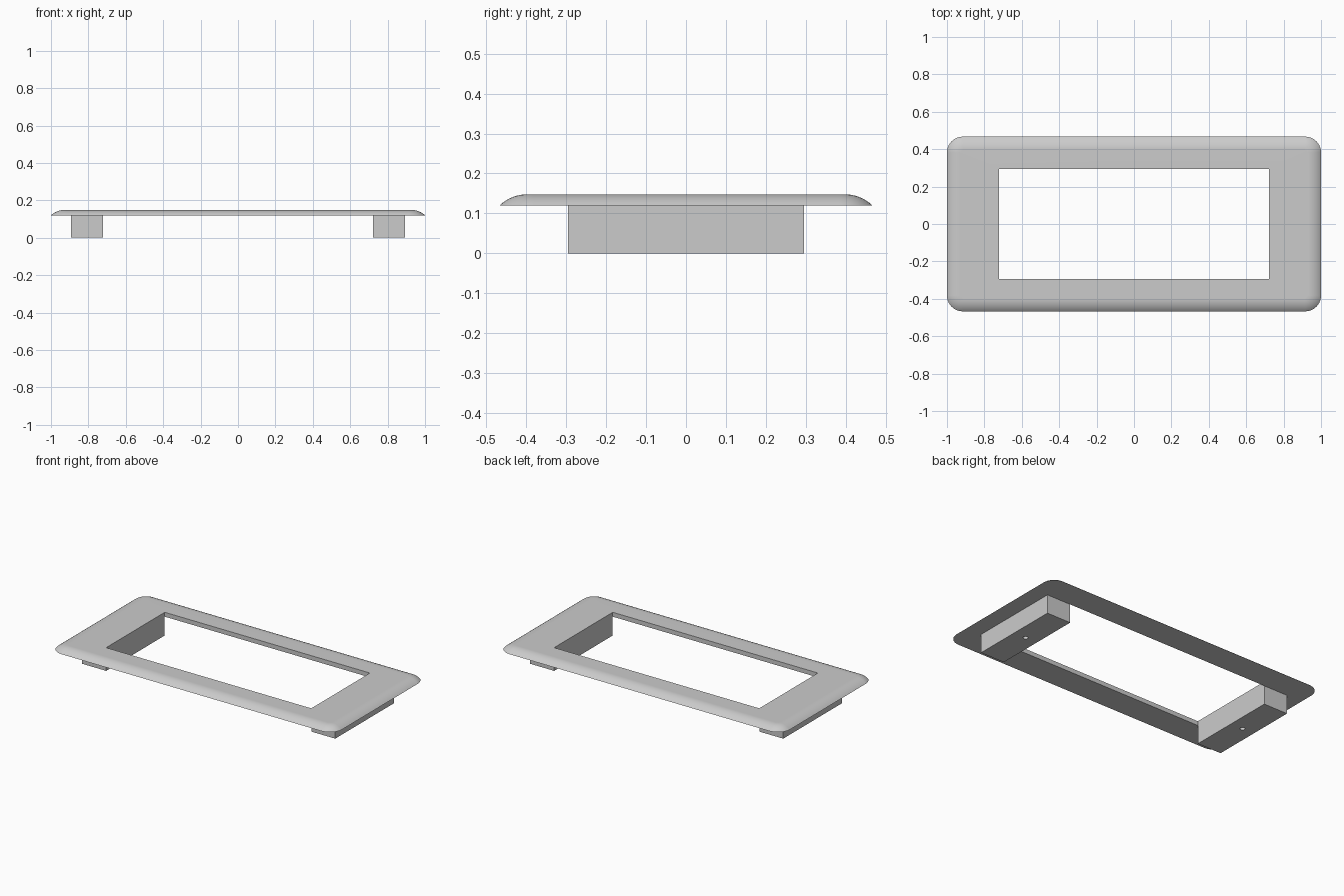
import bpy, bmesh
from math import sin, cos, pi, asin

old = bpy.data.objects.get("Cube")
if old:
    bpy.data.objects.remove(old, do_unlink=True)

HALF_X, HALF_Y = 1.0, 0.467        # plate outline
WIN_X, WIN_Y = 0.723, 0.295        # window opening
Z_LOW, Z_TOP = 0.12, 0.148         # plate underside and top
CORNER, EDGE = 0.085, 0.07         # corner radius, width of rounded edge
BLOCK_OUT = 0.892                  # outer side of the mounting blocks

grey = bpy.data.materials.new("light_grey")
grey.use_nodes = True
colour = (0.6, 0.6, 0.6, 1)
grey.diffuse_color = colour
grey.node_tree.nodes["Principled BSDF"].inputs["Base Color"].default_value = colour


def finish(bm, name):
    bmesh.ops.recalc_face_normals(bm, faces=bm.faces)
    mesh = bpy.data.meshes.new(name)
    bm.to_mesh(mesh)
    bm.free()
    mesh.materials.append(grey)
    obj = bpy.data.objects.new(name, mesh)
    bpy.context.collection.objects.link(obj)
    bpy.ops.object.select_all(action="DESELECT")
    obj.select_set(True)
    bpy.context.view_layer.objects.active = obj
    bpy.ops.object.shade_smooth_by_angle(angle=pi / 7)
    return obj


def loop(bm, points, z):
    verts = [bm.verts.new((x, y, z)) for x, y in points]
    edges = [bm.edges.new((v, verts[i - 1])) for i, v in enumerate(verts)]
    return verts, edges


def skin(bm, a, b):
    for i in range(len(a)):
        bm.faces.new((a[i - 1], a[i], b[i], b[i - 1]))


def rectangle(x0, x1, y):
    return [(x0, -y), (x1, -y), (x1, y), (x0, y)]


def rounded_rectangle(inset, steps=10):
    r = CORNER - inset
    cx, cy = HALF_X - CORNER, HALF_Y - CORNER
    points = []
    for k, (sx, sy) in enumerate([(1, 1), (-1, 1), (-1, -1), (1, -1)]):
        for i in range(steps + 1):
            a = (k + i / steps) * pi / 2
            points.append((sx * cx + r * cos(a), sy * cy + r * sin(a)))
    return points


def circle(cx, r, n=24):
    return [(cx + r * cos(2 * pi * i / n), r * sin(2 * pi * i / n)) for i in range(n)]


# Frame plate with a domed outer edge and a rectangular window
bm = bmesh.new()
drop = Z_TOP - Z_LOW
radius = (EDGE ** 2 + drop ** 2) / (2 * drop)
sweep = asin(EDGE / radius)
rings = []
STEPS = 8
for i in range(STEPS + 1):
    a = sweep * (1 - i / STEPS)
    inset = EDGE - radius * sin(a)
    rings.append(loop(bm, rounded_rectangle(inset), Z_TOP - radius * (1 - cos(a))))
for lower, upper in zip(rings, rings[1:]):
    skin(bm, lower[0], upper[0])
window = rectangle(-WIN_X, WIN_X, WIN_Y)
win_low, win_top = loop(bm, window, Z_LOW), loop(bm, window, Z_TOP)
skin(bm, win_low[0], win_top[0])
for outer, inner in ((rings[0], win_low), (rings[-1], win_top)):
    bmesh.ops.triangle_fill(bm, use_beauty=True, edges=outer[1] + inner[1])
plate = finish(bm, "frame_plate")
weighted = plate.modifiers.new("clean_shading", "WEIGHTED_NORMAL")
weighted.keep_sharp = True

# Mounting blocks with a blind screw hole in the underside
for side, name in ((1, "left_mounting_block"), (-1, "right_mounting_block")):
    bm = bmesh.new()
    outline = rectangle(*sorted((side * WIN_X, side * BLOCK_OUT)), WIN_Y)
    base, top = loop(bm, outline, 0), loop(bm, outline, Z_LOW)
    skin(bm, base[0], top[0])
    bm.faces.new(top[0])
    hole = circle(side * (WIN_X + BLOCK_OUT) / 2, 0.015)
    mouth, end = loop(bm, hole, 0), loop(bm, hole, 0.09)
    skin(bm, mouth[0], end[0])
    bm.faces.new(end[0])
    bmesh.ops.triangle_fill(bm, use_beauty=True, edges=base[1] + mouth[1])
    finish(bm, name)
